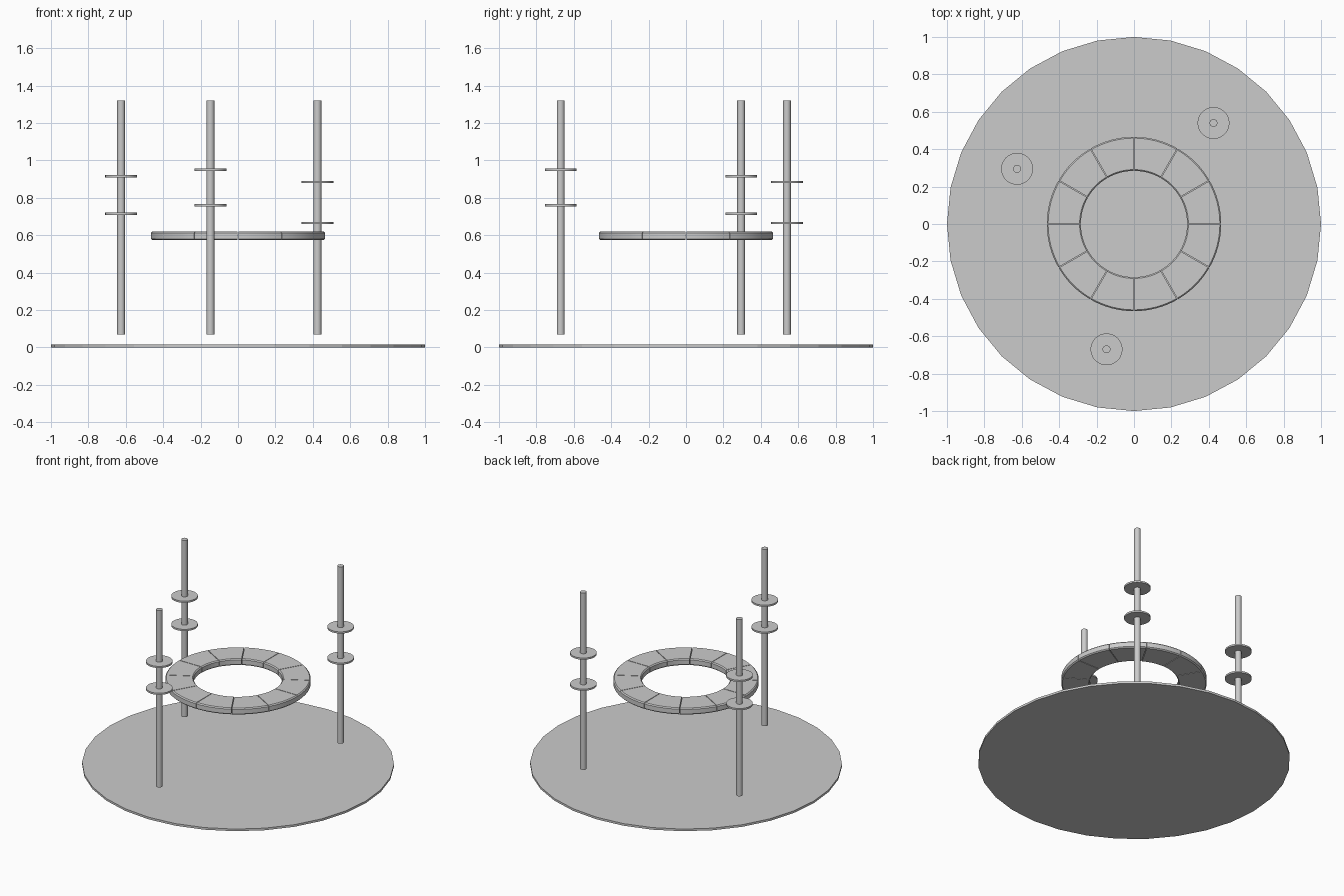
import bpy, bmesh
from math import cos, sin, radians

if "Cube" in bpy.data.objects:
    bpy.data.objects.remove(bpy.data.objects["Cube"])


def smooth(obj):
    bpy.ops.object.select_all(action='DESELECT')
    obj.select_set(True)
    bpy.context.view_layer.objects.active = obj
    bpy.ops.object.shade_smooth_by_angle(angle=radians(30))


def cylinder(name, x, y, z0, z1, r, sides, soft=True):
    bpy.ops.mesh.primitive_cylinder_add(vertices=sides, radius=r, depth=z1 - z0,
                                        location=(x, y, (z0 + z1) / 2))
    obj = bpy.context.object
    obj.name = name
    if soft:
        smooth(obj)
    return obj


# Floor disc, visibly 32-sided
cylinder("floor_disc", 0, 0, 0, 0.015, 1.0, 32, soft=False)

# Three poles, each carrying two collars at its own heights
poles = [(-0.625, 0.295, (0.715, 0.915)),
         (0.425, 0.54, (0.665, 0.885)),
         (-0.147, -0.67, (0.76, 0.95))]
for i, (x, y, heights) in enumerate(poles, 1):
    cylinder(f"pole_{i}", x, y, 0.07, 1.32, 0.021, 24)
    for j, z in enumerate(heights, 1):
        cylinder(f"pole_{i}_collar_{j}", x, y, z - 0.006, z + 0.006, 0.085, 48)


# Raised ring: twelve wedge segments with chamfered rims and hairline joints
R_IN, R_OUT, Z0, Z1, C = 0.284, 0.466, 0.574, 0.62, 0.007
profile = [(R_IN + C, Z0), (R_OUT - C, Z0), (R_OUT, Z0 + C), (R_OUT, Z1 - C),
           (R_OUT - C, Z1), (R_IN + C, Z1), (R_IN, Z1 - C), (R_IN, Z0 + C)]


def ring_segment(name, start, end, steps=8):
    bm = bmesh.new()
    loops = []
    for k in range(steps + 1):
        t = k / steps
        loop = []
        for r, z in profile:
            # constant-width joint between neighbours
            gap = 0.002 / r
            a = start + gap + (end - start - 2 * gap) * t
            loop.append(bm.verts.new((r * cos(a), r * sin(a), z)))
        loops.append(loop)
    n = len(profile)
    for a, b in zip(loops, loops[1:]):
        for i in range(n):
            bm.faces.new((a[i], a[(i + 1) % n], b[(i + 1) % n], b[i]))
    bm.faces.new(loops[0])
    bm.faces.new(loops[-1])
    bmesh.ops.recalc_face_normals(bm, faces=bm.faces)
    me = bpy.data.meshes.new(name)
    bm.to_mesh(me)
    bm.free()
    obj = bpy.data.objects.new(name, me)
    bpy.context.collection.objects.link(obj)
    smooth(obj)


for i in range(12):
    ring_segment(f"ring_segment_{i + 1}", radians(30 * i), radians(30 * (i + 1)))
